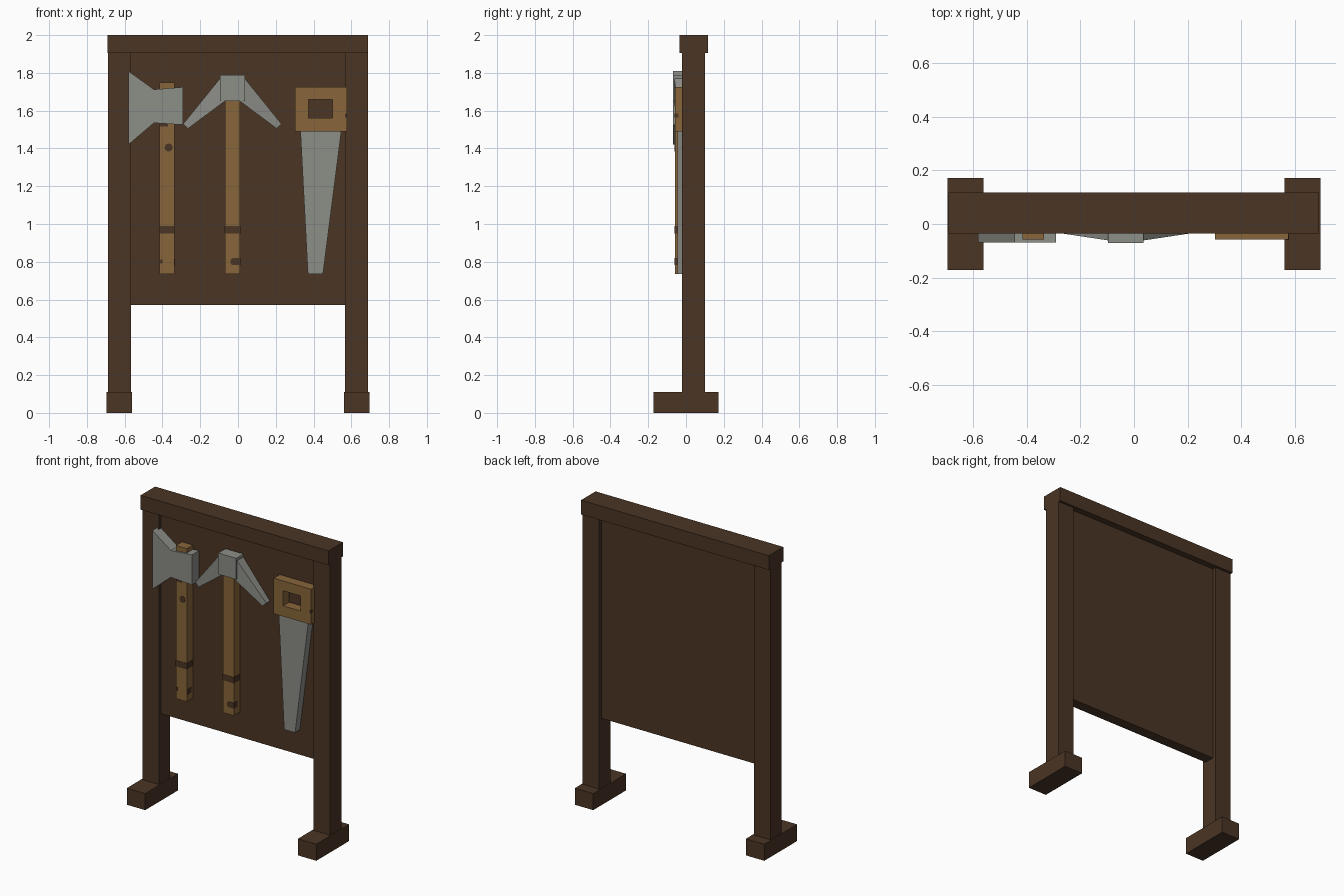
import bpy
import bmesh
from math import cos, sin, tau

if "Cube" in bpy.data.objects:
    bpy.data.objects.remove(bpy.data.objects["Cube"], do_unlink=True)


def material(name, rgb):
    mat = bpy.data.materials.new(name)
    mat.use_nodes = True
    mat.diffuse_color = (*rgb, 1)
    mat.node_tree.nodes["Principled BSDF"].inputs["Base Color"].default_value = (*rgb, 1)
    return mat


DARK = material("dark wood", (0.07, 0.035, 0.018))
TAN = material("tan wood", (0.25, 0.133, 0.043))
STEEL = material("grey steel", (0.265, 0.272, 0.245))

BACK = 0.005    # front surface of the board, where tools are attached
GRIP = -0.058   # front of the wooden handles


def finish(name, bm, mat):
    bmesh.ops.recalc_face_normals(bm, faces=bm.faces)
    mesh = bpy.data.meshes.new(name)
    bm.to_mesh(mesh)
    bm.free()
    mesh.materials.append(mat)
    obj = bpy.data.objects.new(name, mesh)
    bpy.context.collection.objects.link(obj)
    return obj


def extrude_back(bm, depth_at):
    """Extrude flat faces at y = BACK forwards to y = depth_at(x)."""
    result = bmesh.ops.extrude_face_region(bm, geom=bm.faces[:], use_keep_orig=True)
    for v in result["geom"]:
        if isinstance(v, bmesh.types.BMVert):
            v.co.y = depth_at(v.co.x)


def prism(name, outline, front, mat):
    """Solid from an x-z outline; front is a depth or a function of x."""
    bm = bmesh.new()
    bm.faces.new([bm.verts.new((x, BACK, z)) for x, z in outline])
    extrude_back(bm, front if callable(front) else lambda x: front)
    return finish(name, bm, mat)


def box(name, x, y, z, mat):
    bm = bmesh.new()
    bmesh.ops.create_cube(bm, size=1)
    for v in bm.verts:
        v.co = [r[0] if c < 0 else r[1] for c, r in zip(v.co, (x, y, z))]
    return finish(name, bm, mat)


# Stand: posts, feet, beam and board
for side, s in (("left", 1), ("right", -1)):
    box(side + "_post", sorted((s * 0.567, s * 0.688)), (-0.02, 0.10), (0, 1.92), DARK)
    box(side + "_foot", sorted((s * 0.56, s * 0.695)), (-0.172, 0.172), (0, 0.11), DARK)
box("top_beam", (-0.69, 0.688), (-0.035, 0.117), (1.905, 2), DARK)
box("back_board", (-0.57, 0.57), (BACK, 0.075), (0.57, 1.91), DARK)


# Tool handles with a painted band
def handle(name, x0, x1, top):
    box(name, (x0, x1), (GRIP, BACK), (0.735, top), TAN)
    box(name + "_band", (x0 - 0.002, x1 + 0.002), (GRIP - 0.002, BACK), (0.95, 0.99), DARK)


handle("axe_handle", -0.415, -0.335, 1.75)
handle("hammer_handle", -0.07, 0.01, 1.66)


# Wood knots as thin plates on the handles
def knot(name, x, z, rx, rz):
    ring = [(x + rx * cos(tau * i / 8), z + rz * sin(tau * i / 8)) for i in range(8)]
    prism(name, ring, GRIP - 0.002, DARK)


knot("axe_knot", -0.367, 1.405, 0.022, 0.022)
knot("axe_small_knot", -0.406, 0.802, 0.008, 0.012)
box("axe_side_knot", (-0.337, -0.333), (-0.05, -0.01), (0.78, 0.815), DARK)
box("axe_neck_mark", (-0.413, -0.37), (GRIP - 0.002, -0.05), (1.515, 1.54), DARK)
box("hammer_knot", (-0.03, 0.012), (GRIP - 0.002, -0.02), (0.782, 0.82), DARK)
knot("hammer_knot_tip", -0.028, 0.801, 0.013, 0.019)
box("saw_knot", (0.567, 0.577), (GRIP - 0.002, -0.04), (1.565, 1.585), DARK)

# Axe head
prism("axe_head", [(-0.58, 1.81), (-0.445, 1.712), (-0.29, 1.725), (-0.29, 1.525),
                   (-0.445, 1.535), (-0.58, 1.42)], -0.068, STEEL)

# Hammer head with two tapering picks
MID = -0.03
box("hammer_head", (MID - 0.066, MID + 0.066), (-0.07, BACK), (1.65, 1.79), STEEL)
for side, s in (("left", 1), ("right", -1)):
    outline = [(0.03, 1.77), (0.066, 1.77), (0.26, 1.53), (0.235, 1.505), (0.04, 1.65)]
    prism(side + "_pick", [(MID + s * x, z) for x, z in outline],
          lambda x: -0.071 + 0.15 * abs(x - MID), STEEL)

# Saw blade and its handle with a square grip hole
prism("saw_blade", [(0.33, 1.5), (0.548, 1.5), (0.45, 0.735), (0.37, 0.735)], -0.045, STEEL)
bm = bmesh.new()
rings = [[bm.verts.new((x, BACK, z)) for x, z in ((x0, z0), (x1, z0), (x1, z1), (x0, z1))]
         for x0, x1, z0, z1 in ((0.302, 0.576, 1.49, 1.725), (0.372, 0.5, 1.56, 1.66))]
for i in range(4):
    j = (i + 1) % 4
    bm.faces.new((rings[0][i], rings[0][j], rings[1][j], rings[1][i]))
extrude_back(bm, lambda x: GRIP)
finish("saw_handle", bm, TAN)
